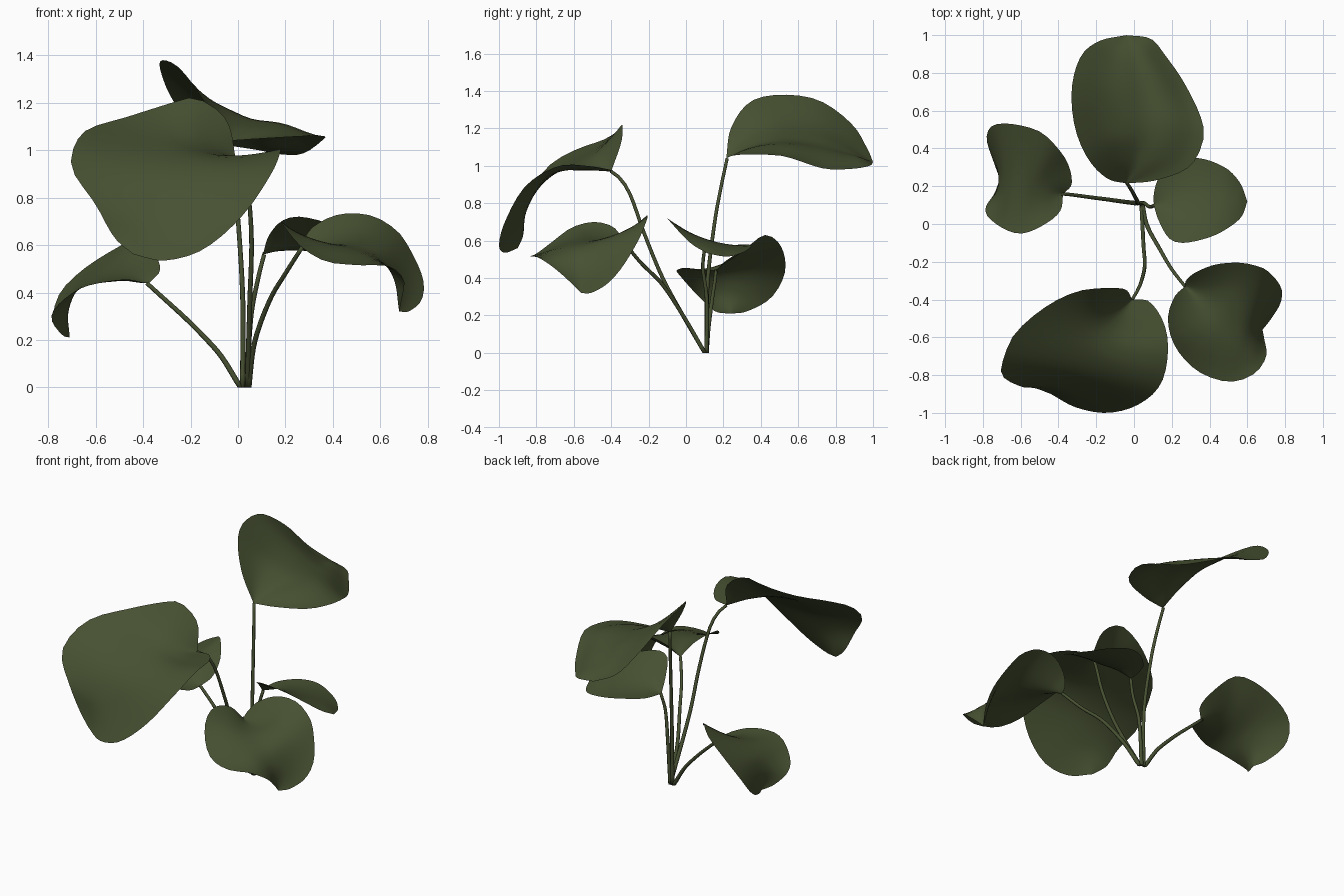
import bpy, bmesh, math
from mathutils import Vector

green = bpy.data.materials.new("leaf green")
green.diffuse_color = (0.062, 0.081, 0.031, 1)


def spline(points, t):
    """Smooth path through points, t from 0 to 1 by chord length."""
    p = [Vector(q) for q in points]
    d = [0.0]
    for a, b in zip(p, p[1:]):
        d.append(d[-1] + (b - a).length)
    x = t * d[-1]
    i = 0
    while i < len(p) - 2 and x > d[i + 1]:
        i += 1
    h = d[i + 1] - d[i]
    u = (x - d[i]) / h

    def slope(k):
        a, b = max(k - 1, 0), min(k + 1, len(p) - 1)
        return (p[b] - p[a]) / (d[b] - d[a]) * h
    return (p[i] * (2*u**3 - 3*u*u + 1) + slope(i) * (u**3 - 2*u*u + u)
            + p[i + 1] * (3*u*u - 2*u**3) + slope(i + 1) * (u**3 - u*u))


def finish(name, bm):
    me = bpy.data.meshes.new(name)
    bm.to_mesh(me)
    bm.free()
    me.materials.append(green)
    for f in me.polygons:
        f.use_smooth = True
    bpy.context.collection.objects.link(bpy.data.objects.new(name, me))


def leaf(name, base, left, mid, right, tip, swell=(0, 0), rows=32, cols=18):
    """Blade spanned between two edges, bent through its midrib, each half swollen in z."""
    bm = bmesh.new()
    grid = []
    for r in range(rows + 1):
        t = 0.5 - 0.5 * math.cos(math.pi * r / rows)
        L, M, R = (spline([base] + e + [tip], t) for e in (left, mid, right))
        row = []
        for c in range(cols + 1):
            s = 2 * c / cols - 1
            up = swell[s > 0] * math.sin(math.pi * s) ** 2 * math.sin(math.pi * t)
            row.append(bm.verts.new(L * (s*(s-1)/2) + M * (1-s*s) + R * (s*(s+1)/2)
                                    + Vector((0, 0, up))))
        grid.append(row)
    for a, b in zip(grid, grid[1:]):
        for c in range(cols):
            bm.faces.new((a[c], a[c + 1], b[c + 1], b[c]))
    bmesh.ops.remove_doubles(bm, verts=bm.verts, dist=0.0005)
    bm.normal_update()
    if sum(f.normal.z * f.calc_area() for f in bm.faces) < 0:
        bmesh.ops.reverse_faces(bm, faces=bm.faces)
    finish(name, bm)


def stem(name, points, r0=0.012, r1=0.009, rows=20, sides=8):
    """Tapered tube along a path."""
    bm = bmesh.new()
    rings = []
    for r in range(rows + 1):
        t = r / rows
        p = spline(points, t)
        d = (spline(points, min(t + .01, 1)) - spline(points, max(t - .01, 0))).normalized()
        u = d.cross(Vector((0.3, 1, 0))).normalized()
        v = d.cross(u)
        if r == 0:
            u, v = Vector((-1, 0, 0)), Vector((0, -1, 0))
        rad = r0 + (r1 - r0) * t
        rings.append([bm.verts.new(p + rad * (u * math.cos(k * math.tau / sides)
                                              + v * math.sin(k * math.tau / sides)))
                      for k in range(sides)])
    for a, b in zip(rings, rings[1:]):
        for k in range(sides):
            j = (k + 1) % sides
            bm.faces.new((a[k], a[j], b[j], b[k]))
    bm.faces.new(rings[0])
    bm.faces.new(rings[-1])
    bmesh.ops.recalc_face_normals(bm, faces=bm.faces)
    finish(name, bm)


# Tall back leaf
leaf("back_leaf", (-.04, .215, 1.04),
     [(-.14, .24, 1.2), (-.24, .34, 1.34), (-.31, .5, 1.38), (-.33, .71, 1.35),
      (-.28, .89, 1.22), (-.18, .97, 1.09)],
     [(-.01, .35, 1.11), (.02, .5, 1.145), (.01, .7, 1.13), (-.02, .88, 1.07)],
     [(.11, .23, 1.05), (.29, .3, 1.06), (.36, .42, 1.06), (.365, .53, 1.05),
      (.27, .74, .985), (.16, .9, .985), (.09, .98, 1.0)],
     (-.04, 1.0, 1.02), swell=(-.012, .03))
stem("back_stem", [(.02, .11, 0), (.02, .115, .37), (0, .155, .71),
                   (-.02, .19, .9), (-.04, .22, 1.04)])

# Large front-left leaf
leaf("front_left_leaf", (-.01, -.4, .97),
     [(-.05, -.345, 1.13), (-.18, -.34, 1.22), (-.31, -.36, 1.19), (-.47, -.44, 1.14),
      (-.63, -.58, 1.09), (-.69, -.71, 1.02), (-.70, -.80, .92), (-.6, -.86, .77),
      (-.52, -.87, .63)],
     [(-.11, -.5, 1.0), (-.22, -.645, .985), (-.31, -.78, .89), (-.38, -.87, .725)],
     [(.08, -.41, .98), (.16, -.53, 1.0), (.18, -.68, 1.0), (.14, -.85, .9),
      (.015, -.96, .72), (-.15, -1.0, .58), (-.31, -.97, .535)],
     (-.44, -.90, .56))
stem("front_left_stem", [(.04, .1, 0), (.05, -.11, .37), (.057, -.22, .63),
                         (.04, -.3, .85), (.02, -.35, .93), (-.01, -.4, .97)])

# Low left leaf
leaf("left_leaf", (-.375, .16, .44),
     [(-.39, .07, .44), (-.47, 0, .455), (-.59, -.05, .44), (-.68, -.03, .41),
      (-.775, .04, .33), (-.785, .09, .28), (-.74, .16, .22)],
     [(-.48, .18, .47), (-.58, .2, .47), (-.67, .22, .42), (-.715, .24, .32)],
     [(-.33, .21, .49), (-.35, .32, .56), (-.42, .42, .63), (-.5, .49, .595),
      (-.65, .53, .5), (-.75, .52, .4), (-.78, .45, .29), (-.74, .32, .22)],
     (-.71, .24, .21))
stem("left_stem", [(.01, .11, 0), (-.07, .12, .13), (-.14, .13, .21), (-.22, .14, .29),
                   (-.33, .155, .39), (-.385, .16, .44)])

# Right back leaf
leaf("right_leaf", (.105, .1, .56),
     [(.13, .02, .64), (.19, -.08, .705), (.26, -.1, .72), (.4, -.07, .685),
      (.5, -.02, .63), (.57, .04, .575)],
     [(.22, .11, .595), (.35, .12, .605), (.47, .13, .59), (.55, .13, .56)],
     [(.105, .16, .57), (.13, .24, .575), (.22, .32, .58), (.33, .35, .57),
      (.48, .3, .535), (.56, .22, .515)],
     (.6, .12, .53))
stem("right_stem", [(.035, .11, 0), (.055, .11, .3), (.085, .09, .46), (.11, .1, .56)])

# Front-right leaf
leaf("front_right_leaf", (.27, -.33, .59),
     [(.215, -.385, .67), (.18, -.49, .70), (.2, -.61, .67), (.27, -.72, .59),
      (.375, -.8, .53), (.52, -.835, .515), (.64, -.79, .51), (.7, -.7, .45),
      (.69, -.61, .37)],
     [(.38, -.42, .6), (.5, -.49, .6), (.6, -.53, .56), (.66, -.55, .46)],
     [(.275, -.3, .62), (.32, -.26, .68), (.43, -.215, .73), (.56, -.205, .725), (.66, -.225, .67),
      (.71, -.25, .61), (.78, -.34, .46), (.775, -.42, .37), (.72, -.51, .32)],
     (.68, -.56, .32), swell=(.015, 0))
stem("front_right_stem", [(.045, .1, 0), (.07, -.01, .19), (.135, -.13, .37),
                          (.2, -.24, .48), (.27, -.33, .59)])
